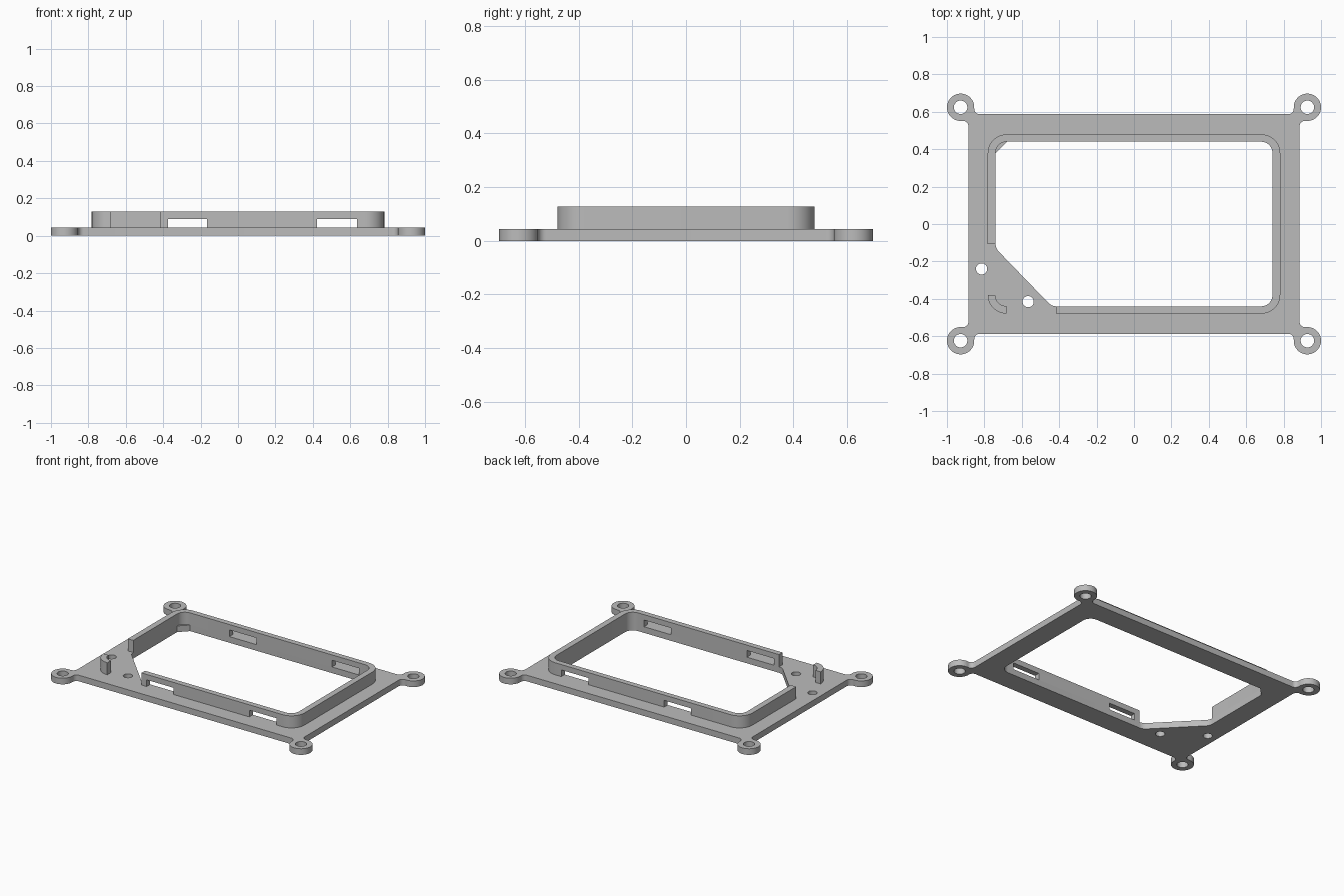
import bpy
import bmesh
from math import pi, sin, cos, tan, sqrt, atan2
from mathutils import Vector

if "Cube" in bpy.data.objects:
    bpy.data.objects.remove(bpy.data.objects["Cube"], do_unlink=True)

PLATE_TOP, WALL_TOP, SLOT_TOP = 0.043, 0.128, 0.09
PLATE_X, PLATE_Y = 0.885, 0.587
EAR_X, EAR_Y, EAR_R, EAR_HOLE, FILLET = 0.927, 0.624, 0.073, 0.036, 0.03
OUT_X, OUT_Y, OUT_R = 0.782, 0.479, 0.1
IN_X, IN_Y, IN_R = 0.74, 0.44, 0.06

grey = bpy.data.materials.new("plain grey")
grey.use_nodes = True
grey.diffuse_color = (0.5, 0.5, 0.5, 1)
grey.node_tree.nodes["Principled BSDF"].inputs["Base Color"].default_value = (0.5, 0.5, 0.5, 1)


def arc(cx, cy, r, a0, a1, n=10):
    steps = [a0 + (a1 - a0) * i / n for i in range(n + 1)]
    return [(cx + r * cos(a), cy + r * sin(a)) for a in steps]


def circle(cx, cy, r, n=32):
    return arc(cx, cy, r, 0, 2 * pi, n)[:-1]


def rounded(corners, n=10):
    """Polygon from (x, y, radius) corners, each replaced by a tangent arc."""
    pts = []
    for i, (x, y, r) in enumerate(corners):
        if r == 0:
            pts.append((x, y))
            continue
        p = Vector((x, y))
        a = (Vector(corners[i - 1][:2]) - p).normalized()
        b = (Vector(corners[(i + 1) % len(corners)][:2]) - p).normalized()
        half = a.angle(b) / 2
        c = p + (a + b).normalized() * (r / sin(half))
        start = p + a * (r / tan(half)) - c
        end = p + b * (r / tan(half)) - c
        a0 = atan2(start.y, start.x)
        sweep = (atan2(end.y, end.x) - a0 + pi) % (2 * pi) - pi
        pts += arc(c.x, c.y, r, a0, a0 + sweep, n)
    return pts


def prism(name, loops, z0, z1):
    """Extrude an outline, with any holes, between two heights."""
    bm = bmesh.new()
    for loop in loops:
        vs = [bm.verts.new((x, y, z0)) for x, y in loop]
        for i, v in enumerate(vs):
            bm.edges.new((vs[i - 1], v))
    bmesh.ops.triangle_fill(bm, edges=bm.edges[:], use_beauty=True, normal=(0, 0, 1))
    ext = bmesh.ops.extrude_face_region(bm, geom=bm.faces[:], use_keep_orig=True)
    top = [g for g in ext["geom"] if isinstance(g, bmesh.types.BMVert)]
    bmesh.ops.translate(bm, verts=top, vec=(0, 0, z1 - z0))
    bmesh.ops.recalc_face_normals(bm, faces=bm.faces[:])
    mesh = bpy.data.meshes.new(name)
    bm.to_mesh(mesh)
    bm.free()
    mesh.materials.append(grey)
    obj = bpy.data.objects.new(name, mesh)
    bpy.context.collection.objects.link(obj)
    return obj


def smooth(obj):
    bpy.ops.object.select_all(action="DESELECT")
    obj.select_set(True)
    bpy.context.view_layer.objects.active = obj
    bpy.ops.object.shade_smooth_by_angle(angle=0.6)


# Outline of one mounting ear, blended into the plate edges
reach = EAR_R + FILLET
dx = PLATE_X + FILLET - EAR_X
dy = -sqrt(reach ** 2 - dx ** 2)
ey = PLATE_Y + FILLET - EAR_Y
ex = -sqrt(reach ** 2 - ey ** 2)
ear = arc(EAR_X + dx, EAR_Y + dy, FILLET, pi, atan2(-dy, -dx), 8)
ear += arc(EAR_X, EAR_Y, EAR_R, atan2(dy, dx), atan2(ey, ex) % (2 * pi), 32)[1:-1]
ear += arc(EAR_X + ex, EAR_Y + ey, FILLET, atan2(-ey, -ex), -pi / 2, 8)

# Base plate: four mirrored ears, screw holes and the main opening
outline, holes = [], []
for sx, sy in ((1, 1), (-1, 1), (-1, -1), (1, -1)):
    corner = [(x * sx, y * sy) for x, y in ear]
    outline += corner if sx * sy > 0 else corner[::-1]
    holes.append(circle(EAR_X * sx, EAR_Y * sy, EAR_HOLE))
holes += [circle(-0.815, -0.24, 0.03), circle(-0.566, -0.415, 0.03)]
opening = rounded([
    (IN_X, IN_Y, IN_R), (-0.68, IN_Y, 0), (-IN_X, 0.38, 0),
    (-IN_X, -0.13, IN_R), (-0.44, -IN_Y, IN_R), (IN_X, -IN_Y, IN_R)])
plate = prism("base_plate", [outline, opening] + holes, 0, PLATE_TOP)

# Raised rim, open at the front corner
rim_path = rounded([
    (-OUT_X, -0.107, 0), (-OUT_X, OUT_Y, OUT_R), (OUT_X, OUT_Y, OUT_R),
    (OUT_X, -OUT_Y, OUT_R), (-0.416, -OUT_Y, 0), (-0.416, -IN_Y, 0),
    (IN_X, -IN_Y, IN_R), (IN_X, IN_Y, IN_R), (-IN_X, IN_Y, IN_R), (-IN_X, -0.107, 0)])
rim = prism("raised_rim", [rim_path], PLATE_TOP, WALL_TOP)

# Slots through the front and back of the rim
for i, (x0, x1) in enumerate(((-0.375, -0.165), (0.423, 0.635))):
    box = [(x0, -0.6), (x1, -0.6), (x1, 0.6), (x0, 0.6)]
    cutter = prism(f"slot_cutter_{i + 1}", [box], PLATE_TOP - 0.02, SLOT_TOP)
    cutter.hide_render = True
    cutter.hide_viewport = True
    cut = rim.modifiers.new("slot", "BOOLEAN")
    cut.operation = "DIFFERENCE"
    cut.solver = "EXACT"
    cut.object = cutter

# Bake the slots, then drop the helpers
bpy.context.view_layer.update()
rim_eval = rim.evaluated_get(bpy.context.evaluated_depsgraph_get())
baked = bpy.data.meshes.new_from_object(rim_eval)
rim.modifiers.clear()
rim.data = baked
for obj in [o for o in bpy.data.objects if o.name.startswith("slot_cutter")]:
    bpy.data.objects.remove(obj, do_unlink=True)

# Free-standing curved corner post
cx, cy = OUT_R - OUT_X, OUT_R - OUT_Y
post_path = arc(cx, cy, OUT_R, pi, 1.5 * pi) + arc(cx, cy, IN_R, 1.5 * pi, pi)
post = prism("corner_post", [post_path], PLATE_TOP, WALL_TOP)

for part in (plate, rim, post):
    smooth(part)
